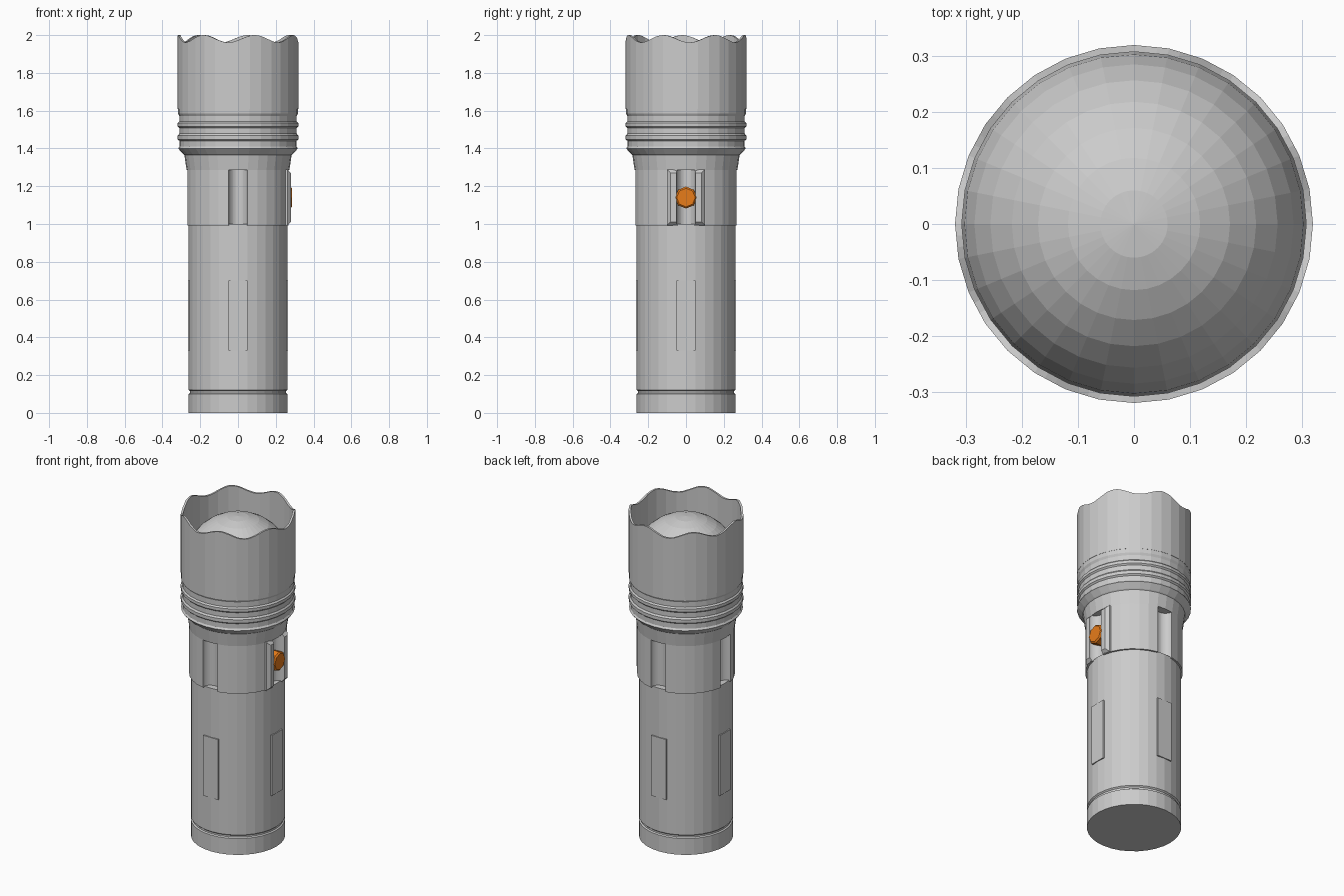
import bpy, bmesh, math
from math import cos, sin, pi, radians

if "Cube" in bpy.data.objects:
    bpy.data.objects.remove(bpy.data.objects["Cube"])

SIDES = 32


def material(name, rgb):
    m = bpy.data.materials.new(name)
    m.diffuse_color = (*rgb, 1)
    m.use_nodes = True
    m.node_tree.nodes["Principled BSDF"].inputs["Base Color"].default_value = m.diffuse_color
    return m


GREY = material("grey_metal", (0.6, 0.6, 0.6))
ORANGE = material("orange_button", (0.8, 0.2, 0.01))


def finish(bm, name, mat):
    bmesh.ops.recalc_face_normals(bm, faces=bm.faces)
    me = bpy.data.meshes.new(name)
    bm.to_mesh(me)
    bm.free()
    me.materials.append(mat)
    ob = bpy.data.objects.new(name, me)
    bpy.context.collection.objects.link(ob)
    return ob


def lathe(name, profile, mat=GREY, split=1, height=None):
    """Spin (r, z) points into a 32-sided solid; split subdivides each flat side."""
    bm = bmesh.new()
    n, step = SIDES * split, 2 * pi / SIDES
    rings = []
    for i, (r, z) in enumerate(profile):
        ring = []
        for k in range(n):
            a = 2 * pi * k / n
            flat = cos(step / 2) / cos((k % split) / split * step - step / 2)
            zz = height(a, z) if height else z
            ring.append(bm.verts.new((r * flat * cos(a), r * flat * sin(a), zz)))
        rings.append(ring)
    for a, b in zip(rings, rings[1:]):
        for k in range(n):
            j = (k + 1) % n
            bm.faces.new((a[k], a[j], b[j], b[k]))
    bm.faces.new(rings[0])
    bm.faces.new(rings[-1])
    return finish(bm, name, mat)


def box(name, lo, hi, mat=GREY):
    bm = bmesh.new()
    bmesh.ops.create_cube(bm, size=1)
    for v in bm.verts:
        v.co = [(l + h) / 2 + c * (h - l) for c, l, h in zip(v.co, lo, hi)]
    return finish(bm, name, mat)


def cut(ob, cutter):
    mod = ob.modifiers.new("groove", 'BOOLEAN')
    mod.operation = 'DIFFERENCE'
    mod.solver = 'EXACT'
    mod.object = cutter


def groove_cutter(name, x, y):
    bm = bmesh.new()
    bmesh.ops.create_cone(bm, cap_ends=True, segments=32, radius1=0.05, radius2=0.05, depth=0.5)
    bmesh.ops.translate(bm, verts=bm.verts, vec=(x, y, 1.14))
    ob = finish(bm, name, GREY)
    ob.hide_render = True
    ob.hide_set(True)
    return ob


# Handle with end cap and its narrow groove
lathe("handle", [(0.262, 0), (0.262, 0.10), (0.254, 0.105), (0.254, 0.115),
                 (0.262, 0.122), (0.262, 1.0)])

# Raised grip plates on four sides
for i in range(4):
    plate = box(f"grip_plate_{i + 1}", (0.24, -0.05, 0.33), (0.266, 0.05, 0.70))
    plate.rotation_euler.z = i * pi / 2

# Collar with rounded grooves on three sides
collar = lathe("collar", [(0.272, 0.993), (0.272, 1.288)])
for i, (x, y) in enumerate([(0, -0.272), (-0.272, 0), (0, 0.272), (0.28, 0)]):
    cutter = groove_cutter(f"groove_cutter_{i + 1}", x, y)
    cut(collar, cutter)

# Switch housing: chamfered block with the same groove
housing = box("switch_housing", (0.20, -0.10, 0.993), (0.28, 0.10, 1.288))
bm = bmesh.new()
bm.from_mesh(housing.data)
outer = [e for e in bm.edges if all(v.co.x > 0.27 for v in e.verts)]
bmesh.ops.bevel(bm, geom=outer, offset=0.018, segments=1, affect='EDGES')
bm.to_mesh(housing.data)
bm.free()
cut(housing, cutter)

# Push button
bm = bmesh.new()
bmesh.ops.create_cone(bm, cap_ends=True, segments=8, radius1=0.058, radius2=0.058, depth=0.07)
rim = [e for e in bm.edges if all(v.co.z > 0 for v in e.verts)]
bmesh.ops.bevel(bm, geom=rim, offset=0.008, segments=1, affect='EDGES')
button = finish(bm, "button", ORANGE)
button.rotation_euler = (0, pi / 2, 0)
button.location = (0.25, 0, 1.14)

# Neck and ribbed lower head
lathe("ribbed_neck", [(0.272, 1.285), (0.284, 1.365), (0.29, 1.37), (0.317, 1.40), (0.31, 1.41),
                      (0.31, 1.44), (0.319, 1.448), (0.319, 1.468), (0.311, 1.478),
                      (0.311, 1.508), (0.319, 1.516), (0.319, 1.534), (0.311, 1.542),
                      (0.311, 1.572), (0.318, 1.585), (0.318, 1.62)])


# Head shell with a seven-scallop rim
def scallop(a, z):
    return z - 0.0195 * (1 + cos(7 * (a + radians(48)))) if z > 1.99 else z


lathe("head_shell", [(0.319, 1.61), (0.319, 2.0), (0.307, 2.0), (0.307, 1.63)],
      split=3, height=scallop)

# Domed lens
bm = bmesh.new()
bmesh.ops.create_uvsphere(bm, u_segments=SIDES, v_segments=16, radius=0.308)
low = [v for v in bm.verts if v.co.z < -0.01]
bmesh.ops.delete(bm, geom=low, context='VERTS')
bmesh.ops.translate(bm, verts=bm.verts, vec=(0, 0, 1.65))
finish(bm, "lens", GREY)
